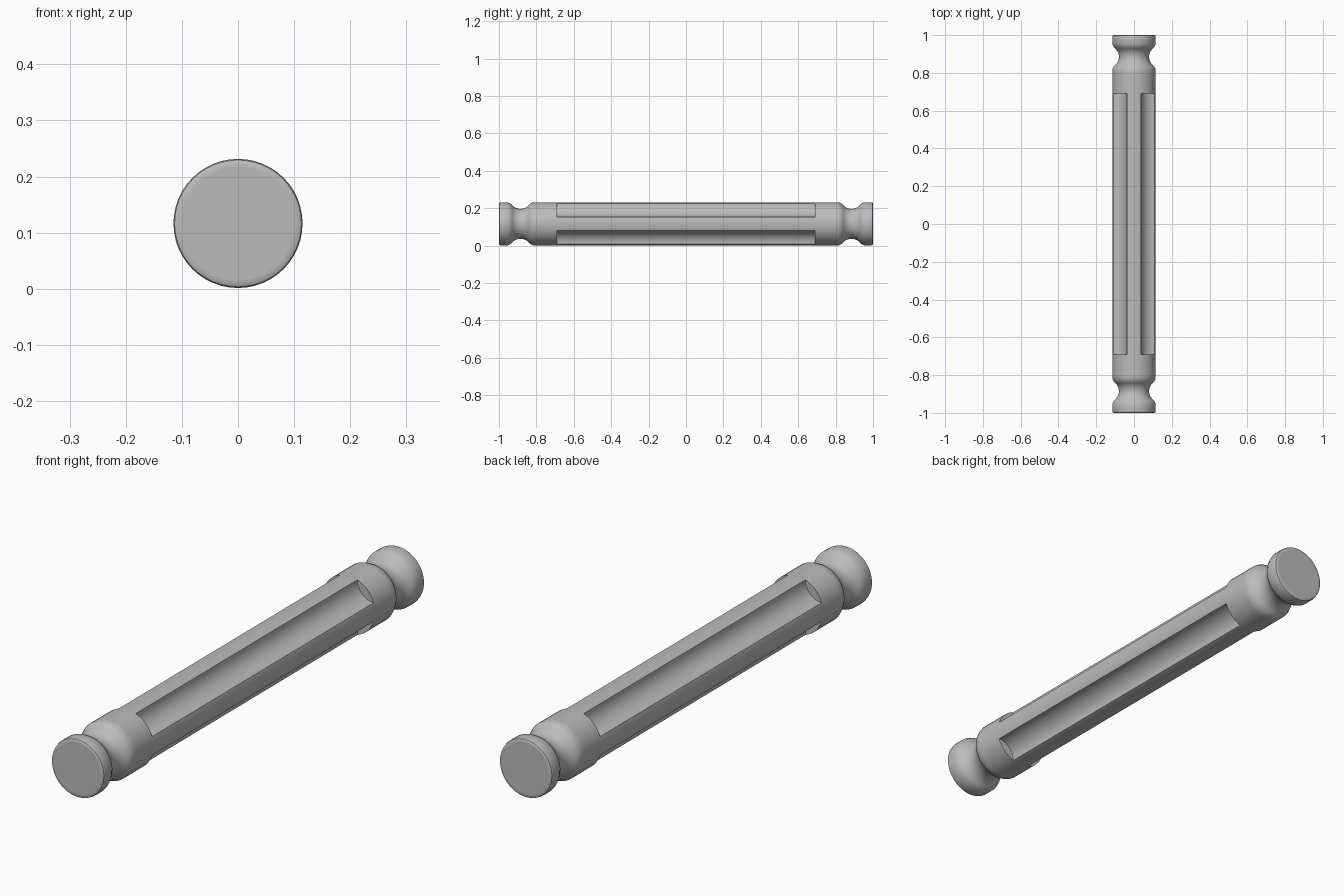
import bpy, bmesh, math
from mathutils import Matrix, Vector

if "Cube" in bpy.data.objects:
    bpy.data.objects.remove(bpy.data.objects["Cube"])

SEGMENTS = 48
RADIUS = 0.115
AXIS_Z = 0.1165

grey = bpy.data.materials.new("plain_grey")
grey.use_nodes = True
grey.diffuse_color = (0.5, 0.5, 0.5, 1)
grey.node_tree.nodes["Principled BSDF"].inputs["Base Color"].default_value = (0.5, 0.5, 0.5, 1)


def make_object(name, bm):
    bmesh.ops.recalc_face_normals(bm, faces=bm.faces)
    mesh = bpy.data.meshes.new(name)
    bm.to_mesh(mesh)
    bm.free()
    obj = bpy.data.objects.new(name, mesh)
    bpy.context.collection.objects.link(obj)
    return obj


def lathe(name, profile):
    """Spin (radius, y) points about the rod axis and cap both ends."""
    bm = bmesh.new()
    rings = []
    for r, y in profile:
        angles = [math.tau * i / SEGMENTS for i in range(SEGMENTS)]
        rings.append([bm.verts.new((r * math.cos(a), y, AXIS_Z + r * math.sin(a))) for a in angles])
    for a, b in zip(rings, rings[1:]):
        for i in range(SEGMENTS):
            j = (i + 1) % SEGMENTS
            bm.faces.new((a[i], a[j], b[j], b[i]))
    bm.faces.new(rings[0])
    bm.faces.new(rings[-1])
    return make_object(name, bm)


# Half profile: rounded end disc, concave neck, softened shoulder
NECK_Y, NECK_R, NECK_HALF = 0.885, 0.06, 0.05
half = [(0.1, 1.0), (0.107, 1.0), (0.113, 0.997), (RADIUS, 0.99), (RADIUS, NECK_Y + 0.068)]
for i in range(13):
    t = NECK_HALF * (1 - i / 6)
    half.append((0.14 - math.sqrt(NECK_R ** 2 - t ** 2), NECK_Y + t))
half += [(RADIUS, NECK_Y - 0.068), (RADIUS, NECK_Y - 0.085)]
rod = lathe("fluted_rod", half + [(r, -y) for r, y in reversed(half)])
rod.data.materials.append(grey)

# Four round-bottomed flutes along the diagonals
FLUTE_OFFSET, FLUTE_R, FLUTE_LENGTH = 0.109, 0.072, 1.38
bm = bmesh.new()
for sx in (-1, 1):
    for sz in (-1, 1):
        place = Matrix.Translation(Vector((sx * FLUTE_OFFSET, 0, AXIS_Z + sz * FLUTE_OFFSET)))
        bmesh.ops.create_cone(bm, cap_ends=True, segments=SEGMENTS, radius1=FLUTE_R,
                              radius2=FLUTE_R, depth=FLUTE_LENGTH,
                              matrix=place @ Matrix.Rotation(math.pi / 2, 4, 'X'))
cutter = make_object("flute_cutter", bm)
cutter.data.materials.append(grey)
cutter.hide_render = True

cut = rod.modifiers.new("flutes", 'BOOLEAN')
cut.operation = 'DIFFERENCE'
cut.solver = 'EXACT'
cut.object = cutter

# Bake the cut, then shade the curved faces smooth
bpy.ops.object.select_all(action='DESELECT')
rod.select_set(True)
bpy.context.view_layer.objects.active = rod
bpy.ops.object.modifier_apply(modifier=cut.name)
bpy.data.objects.remove(cutter)
bpy.ops.object.shade_smooth_by_angle(angle=math.radians(38))
